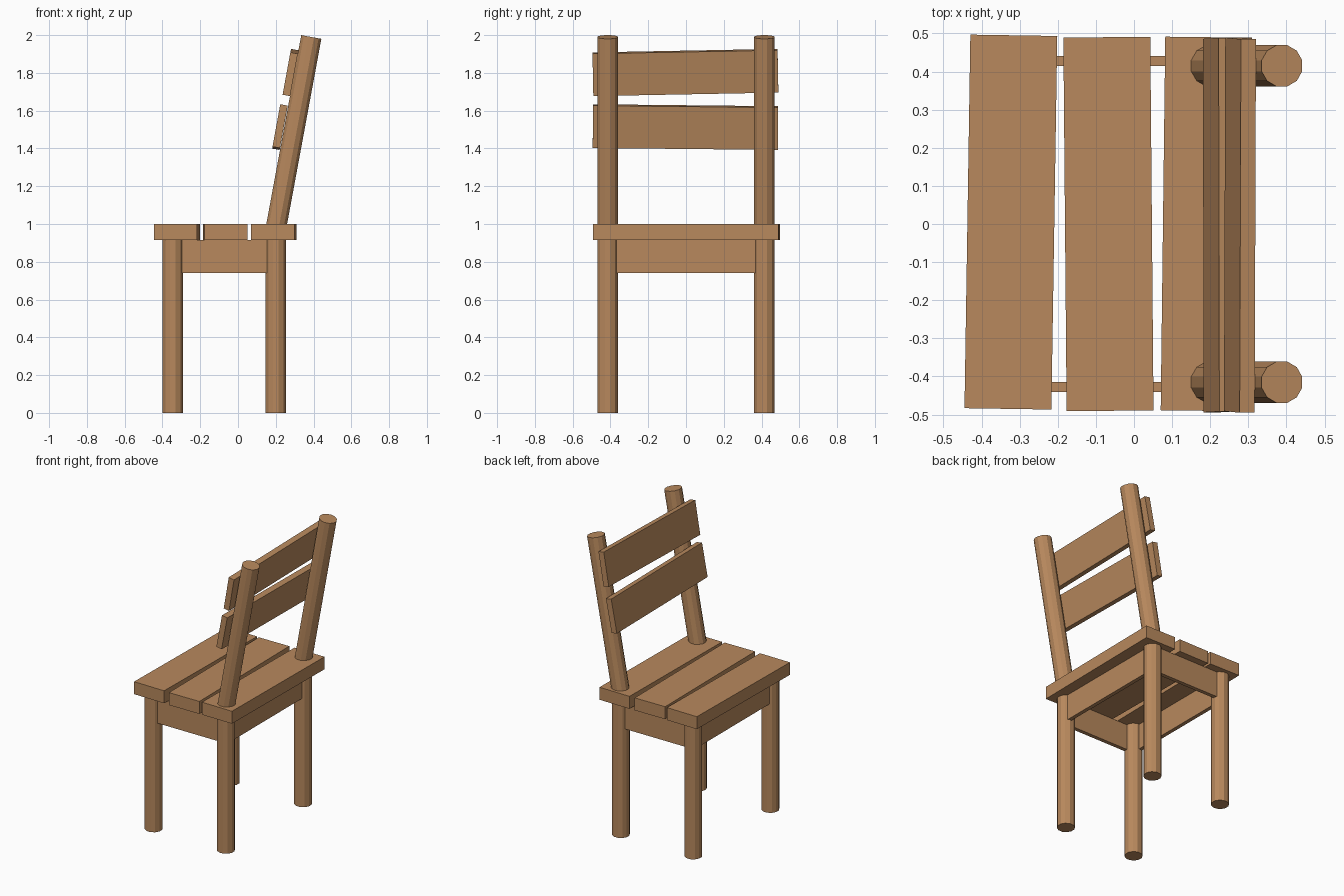
import bpy
from math import radians, sin, cos, pi
from mathutils import Vector

cube = bpy.data.objects.get("Cube")
if cube:
    bpy.data.objects.remove(cube, do_unlink=True)

# One wood colour
wood = bpy.data.materials.new("warm_wood")
colour = (0.48, 0.25, 0.11, 1.0)
wood.use_nodes = True
wood.diffuse_color = colour
bsdf = next(n for n in wood.node_tree.nodes if n.type == "BSDF_PRINCIPLED")
bsdf.inputs["Base Color"].default_value = colour
bsdf.inputs["Roughness"].default_value = 0.8


def finish(name):
    ob = bpy.context.object
    ob.name = name
    ob.data.name = name
    ob.data.materials.append(wood)
    return ob


def board(name, size, centre, rotation=(0, 0, 0)):
    """Box with a size, a centre and a rotation in degrees."""
    bpy.ops.mesh.primitive_cube_add(size=1, location=centre,
                                    rotation=[radians(a) for a in rotation])
    ob = finish(name)
    ob.scale = size
    return ob


def pole(name, start, end, radius=0.056, sides=12):
    """Faceted round pole between two points, with a flat side to the front."""
    start, end = Vector(start), Vector(end)
    axis = end - start
    bpy.ops.mesh.primitive_cylinder_add(vertices=sides, radius=radius,
                                        depth=axis.length,
                                        location=(start + end) / 2)
    ob = finish(name)
    for v in ob.data.vertices:
        x, y = v.co.x, v.co.y
        a = pi / sides
        v.co.x, v.co.y = x * cos(a) - y * sin(a), x * sin(a) + y * cos(a)
    ob.rotation_euler = (0, Vector((0, 0, 1)).angle(axis), 0)
    return ob


SEAT_TOP, SEAT_BOTTOM = 1.0, 0.915
LEG_Y, FRONT_X, BACK_X = 0.415, -0.345, 0.2
MID_X = (FRONT_X + BACK_X) / 2
APRON_H, APRON_T, APRON_OUT = 0.175, 0.026, 0.013
APRON_Z = SEAT_BOTTOM - APRON_H / 2
LEAN = 10.4

# Legs, leaning back posts and side aprons
for side, s in (("right", -1), ("left", 1)):
    y = s * LEG_Y
    pole(f"front_leg_{side}", (FRONT_X, y, 0), (FRONT_X, y, SEAT_BOTTOM))
    pole(f"back_leg_{side}", (BACK_X, y, 0), (BACK_X, y, SEAT_BOTTOM))
    pole(f"back_post_{side}", (0.192, y, 0.93), (0.388, y, 1.99))
    board(f"side_apron_{side}", (BACK_X - FRONT_X, APRON_T, APRON_H),
          (MID_X, y + s * APRON_OUT, APRON_Z))

# Front and back aprons
for name, x in (("front_apron", FRONT_X - APRON_OUT),
                ("back_apron", BACK_X + APRON_OUT)):
    board(name, (APRON_T, 2 * LEG_Y, APRON_H), (x, 0, APRON_Z))

# Seat planks, each laid slightly askew
for name, x, y, turn in (("front_plank", -0.323, 0.005, -0.9),
                         ("middle_plank", -0.067, 0, 0.5),
                         ("back_plank", 0.19, 0, -0.7)):
    board(name, (0.228, 0.98, SEAT_TOP - SEAT_BOTTOM),
          (x, y, (SEAT_TOP + SEAT_BOTTOM) / 2), (0, 0, turn))

# Backrest slats, leaning with the posts and slightly crooked
for name, x, z, roll in (("lower_slat", 0.222, 1.513, -0.6),
                         ("upper_slat", 0.278, 1.802, 1.1)):
    board(name, (0.04, 0.98, 0.228), (x, -0.003, z), (roll, LEAN, 0))
